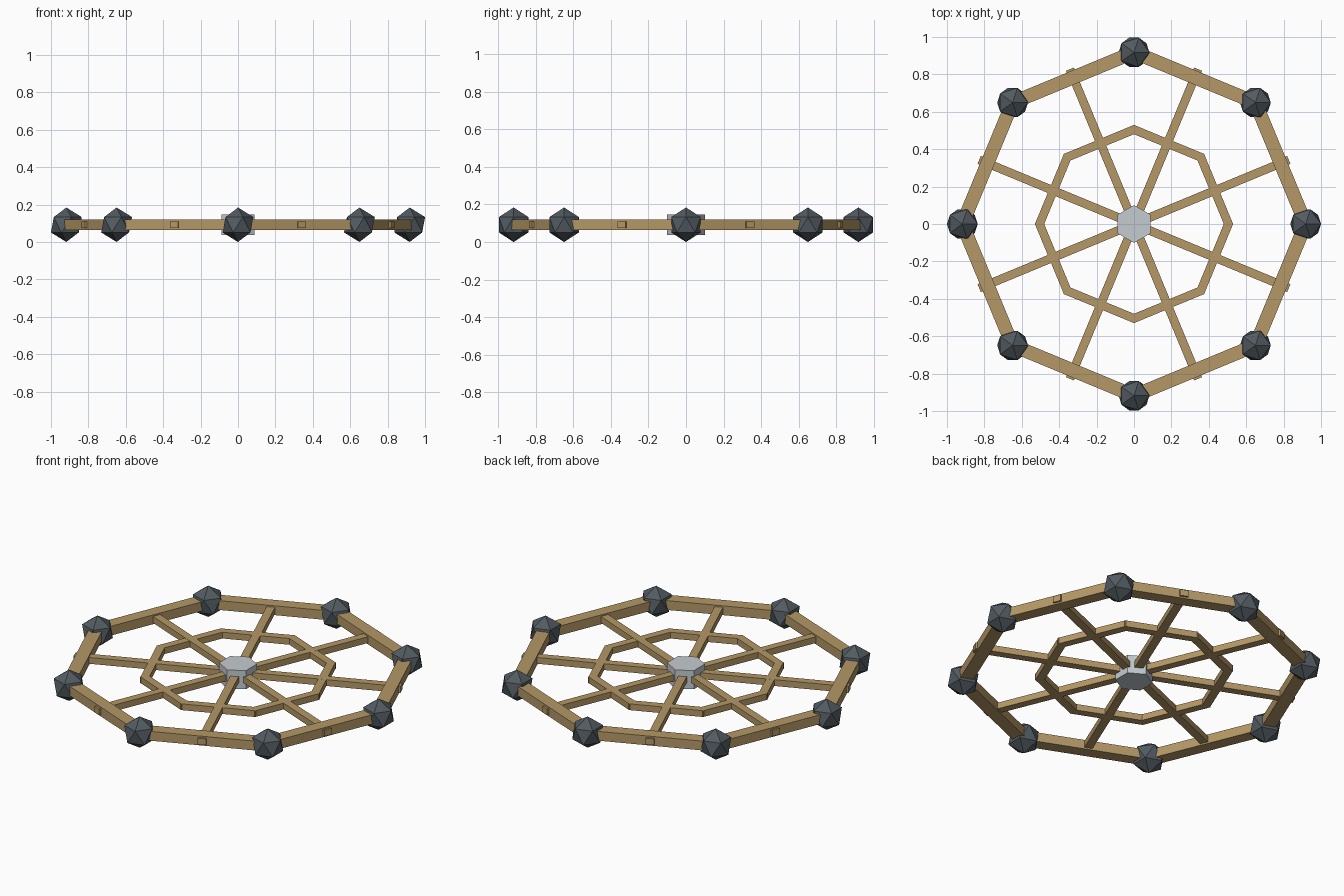
import bpy, math

if "Cube" in bpy.data.objects:
    bpy.data.objects.remove(bpy.data.objects["Cube"])

ZC = 0.092          # mid-height of the wheel
R_OUT = 0.918       # outer ring corner radius
R_IN = 0.505        # inner ring corner radius
STEP = math.pi / 4


def material(name, rgb):
    m = bpy.data.materials.new(name)
    m.diffuse_color = (*rgb, 1)
    m.use_nodes = True
    m.node_tree.nodes["Principled BSDF"].inputs["Base Color"].default_value = m.diffuse_color
    return m


wood = material("tan_wood", (0.46, 0.315, 0.135))
iron = material("dark_iron", (0.085, 0.105, 0.12))
steel = material("pale_steel", (0.55, 0.60, 0.63))


def beam(name, radius, angle, radial, tangential, height):
    """Box centred at a polar position, its x axis pointing outwards."""
    bpy.ops.mesh.primitive_cube_add(
        size=1,
        location=(radius * math.cos(angle), radius * math.sin(angle), ZC),
        rotation=(0, 0, angle))
    o = bpy.context.object
    o.name = name
    o.scale = (radial, tangential, height)
    o.data.materials.append(wood)


side_out = 2 * R_OUT * math.sin(STEP / 2)
side_in = 2 * R_IN * math.sin(STEP / 2)
SPOKE_END = 0.896

for i in range(8):
    a = i * STEP
    mid = a + STEP / 2
    # outer and inner ring sides
    beam(f"outer_ring_side_{i}", R_OUT * math.cos(STEP / 2), mid, 0.073, side_out, 0.055)
    beam(f"inner_ring_side_{i}", R_IN * math.cos(STEP / 2), mid, 0.046, side_in + 0.025, 0.037)
    # spoke poking slightly through the outer ring
    beam(f"spoke_{i}", SPOKE_END / 2, mid, SPOKE_END, 0.046, 0.0372)
    # faceted corner knob
    bpy.ops.mesh.primitive_ico_sphere_add(
        subdivisions=1, radius=0.092,
        location=(R_OUT * math.cos(a), R_OUT * math.sin(a), ZC))
    knob = bpy.context.object
    knob.name = f"corner_knob_{i}"
    knob.data.materials.append(iron)

# six-sided hub
bpy.ops.mesh.primitive_cylinder_add(vertices=6, radius=0.101, depth=0.11, location=(0, 0, ZC))
hub = bpy.context.object
hub.name = "hub"
hub.data.materials.append(steel)
